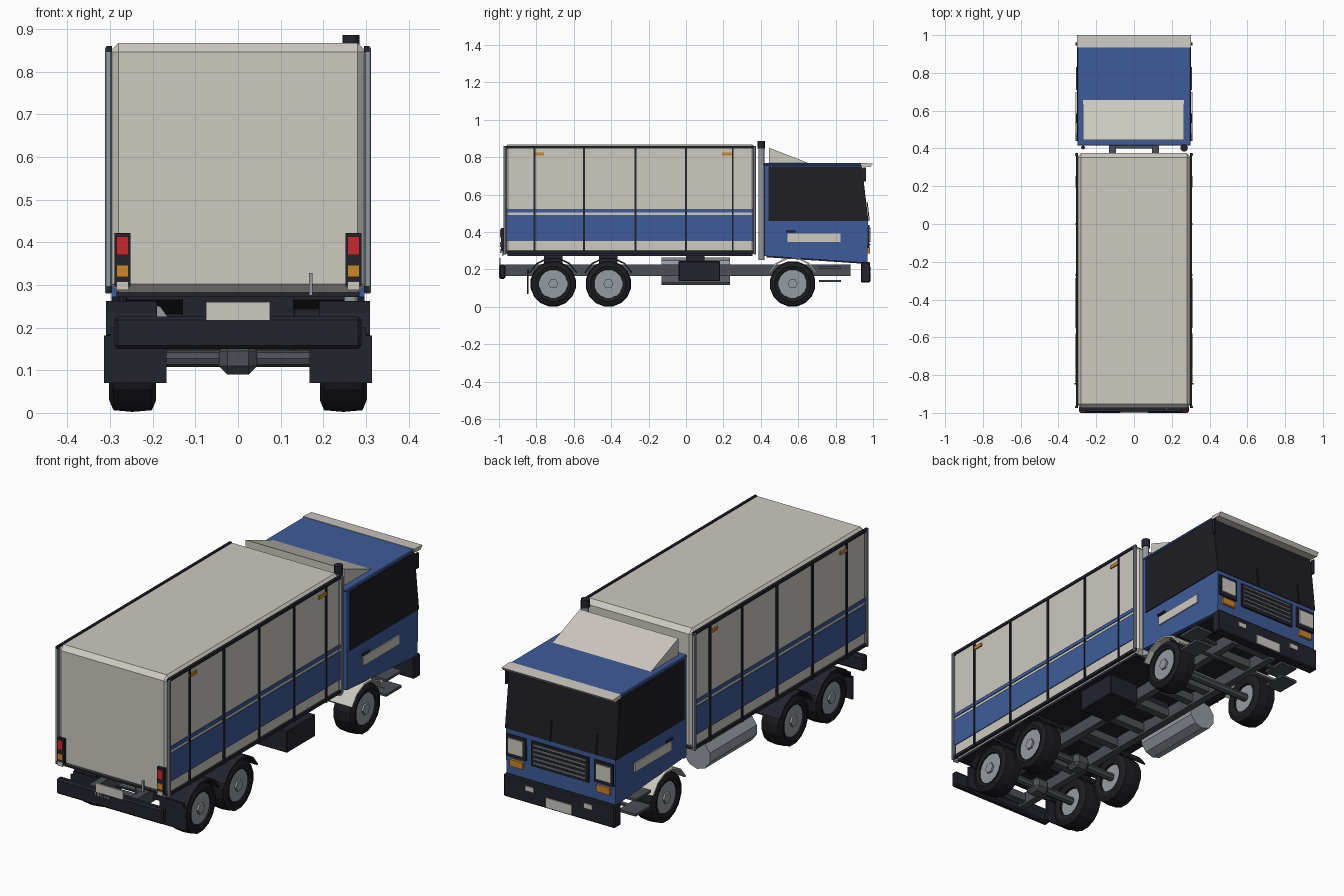
import bpy, bmesh, math
from mathutils import Matrix, Vector

cube = bpy.data.objects.get("Cube")
if cube:
    bpy.data.objects.remove(cube, do_unlink=True)


def material(name, *rgb):
    m = bpy.data.materials.new(name)
    m.use_nodes = True
    m.diffuse_color = (*rgb, 1)
    bsdf = next(n for n in m.node_tree.nodes if n.type == 'BSDF_PRINCIPLED')
    bsdf.inputs["Base Color"].default_value = (*rgb, 1)
    return m


BEIGE = material("beige paint", .61, .585, .53)
BLUE = material("blue paint", .048, .105, .32)
DARK = material("dark plastic", .016, .017, .027)
GLASS = material("dark glass", .013, .013, .018)
TYRE = material("tyre rubber", .012, .012, .016)
STEEL = material("light steel", .30, .33, .37)
FRAME = material("frame grey", .07, .08, .095)
RED = material("red lamp", .58, .021, .026)
AMBER = material("amber lamp", .61, .24, .021)


def finish(name, bm, mat, bevel=0):
    if bevel:
        bmesh.ops.bevel(bm, geom=bm.edges[:], offset=bevel, segments=1, affect='EDGES')
    bmesh.ops.recalc_face_normals(bm, faces=bm.faces[:])
    me = bpy.data.meshes.new(name)
    bm.to_mesh(me)
    bm.free()
    me.materials.append(mat)
    ob = bpy.data.objects.new(name, me)
    bpy.context.collection.objects.link(ob)
    return ob


def box(name, x, y, z, mat, bevel=0):
    """Block given as (min, max) on each axis."""
    bm = bmesh.new()
    bmesh.ops.create_cube(bm, size=1)
    for v in bm.verts:
        v.co = Vector([r[0] if c < 0 else r[1] for c, r in zip(v.co, (x, y, z))])
    return finish(name, bm, mat, bevel)


def pair(name, x, y, z, mat, bevel=0):
    """The same block on both sides."""
    box("left_" + name, x, y, z, mat, bevel)
    box("right_" + name, (-x[1], -x[0]), y, z, mat, bevel)


def prism(name, profile, x, mat, bevel=0):
    """Side profile (y, z) extruded across x."""
    bm = bmesh.new()
    f = bm.faces.new([bm.verts.new((x[0], *p)) for p in profile])
    new = bmesh.ops.extrude_face_region(bm, geom=[f])["geom"]
    for v in new:
        if isinstance(v, bmesh.types.BMVert):
            v.co.x = x[1]
    return finish(name, bm, mat, bevel)


def cylinder(name, centre, r, length, axis, mat, sides=12, bevel=0):
    bm = bmesh.new()
    turn = {'X': Matrix.Rotation(math.pi / 2, 4, 'Y'),
            'Y': Matrix.Rotation(math.pi / 2, 4, 'X'), 'Z': Matrix()}[axis]
    bmesh.ops.create_cone(bm, cap_ends=True, segments=sides, radius1=r, radius2=r,
                          depth=length, matrix=Matrix.Translation(centre) @ turn)
    return finish(name, bm, mat, bevel)


def lathe(name, centre, profile, mat, sides=16):
    """Closed (x, radius) profile turned about the x axis."""
    bm = bmesh.new()
    rings = []
    for i in range(sides):
        a = math.tau * (i + .5) / sides
        rings.append([bm.verts.new((centre[0] + x, centre[1] + r * math.cos(a),
                                    centre[2] + r * math.sin(a))) for x, r in profile])
    n = len(profile)
    for i in range(sides):
        a, b = rings[i], rings[(i + 1) % sides]
        for j in range(n):
            k = (j + 1) % n
            bm.faces.new((a[j], a[k], b[k], b[j]))
    return finish(name, bm, mat)


def arc(y, z, r, start, end, steps):
    angles = [math.radians(start + (end - start) * i / steps) for i in range(steps + 1)]
    return [(y + r * math.cos(a), z + r * math.sin(a)) for a in angles]


# Cargo body
BACK, NOSE, FLOOR, TOP = -.975, .375, .28, .868
box("cargo_body", (-.302, .302), (BACK, NOSE), (FLOOR, TOP), BEIGE, .022)
box("cargo_floor", (-.285, .285), (BACK + .02, NOSE - .02), (.272, .284), DARK)
for z in (FLOOR + .004, TOP - .022):
    pair("side_rail", (.296, .308), (BACK, NOSE), (z, z + .014), DARK)
for y in (BACK, NOSE - .014):
    pair("corner_post", (.296, .312), (y, y + .014), (FLOOR, .858), STEEL, .003)
for y in (-.81, -.545, -.27, 0, .25):
    pair("side_rib", (.3, .309), (y - .005, y + .005), (FLOOR, .85), DARK)
for z in ((.352, .49), (.505, .523)):
    pair("blue_stripe", (.3, .306), (BACK + .016, NOSE - .016), z, BLUE)
for y in (-.787, .22):
    pair("side_marker", (.3, .309), (y - .028, y + .028), (.808, .824), AMBER)

# Rear lamps, latch, bumper and plate
pair("lamp_housing", (.252, .29), (-.99, -.97), (.297, .422), DARK)
for name, z, mat in (("brake_lamp", (.37, .414), RED), ("turn_lamp", (.319, .347), AMBER),
                     ("reverse_lamp", (.288, .308), BEIGE)):
    pair(name, (.257, .285), (-.994, -.972), z, mat)
box("door_latch", (.166, .175), (-.984, -.974), (.275, .328), STEEL)
box("rear_bumper", (-.29, .29), (-1, -.965), (.15, .226), DARK, .008)
box("rear_plate", (-.075, .075), (-1, -.993), (.202, .26), BEIGE)
pair("mud_flap", (.168, .314), (-.85, -.842), (.07, .182), DARK)
pair("flap_bracket", (.13, .3), (-.85, -.84), (.18, .2), DARK)

# Ladder chassis
pair("chassis_rail", (.095, .132), (-.97, .88), (.165, .226), FRAME)
for y in (-.93, -.56, -.25, -.06, .12, .3, .42, .72, .86):
    box("cross_member", (-.1, .1), (y - .02, y + .02), (.175, .216), FRAME)
for y in (-.71, -.415, .05):
    box("body_mount", (-.13, .13), (y - .05, y + .05), (.22, .275), DARK)

# Wheels, axles and fenders
AXLE = .123
tread = [(-.05, .07), (-.055, .095), (-.045, .119), (0, .123),
         (.045, .119), (.055, .095), (.05, .078), (.035, .075)]
for y, mat, side in ((-.71, DARK, "rear"), (-.415, DARK, "middle"), (.57, BEIGE, "front")):
    cylinder(side + "_axle", (0, y, AXLE + .005), .02, .44, 'X', FRAME, 8)
    if side != "front":
        box(side + "_differential", (-.045, .045), (y - .045, y + .045), (.09, .165), FRAME, .02)
    for s, hand in ((1, "left"), (-1, "right")):
        tag = hand + "_" + side
        lathe(tag + "_tyre", (s * .247, y, AXLE), [(s * x, r) for x, r in tread], TYRE)
        cylinder(tag + "_rim", (s * .25, y, AXLE), .079, .08, 'X', STEEL, 16)
        cylinder(tag + "_hub", (s * .29, y, AXLE), .027, .02, 'X', STEEL, 6)
        outline = arc(y, AXLE, .143, 25, 155, 5) + arc(y, AXLE, .135, 155, 25, 5)
        prism(tag + "_fender", outline, sorted((s * .19, s * .31)), mat)

# Tool box and fuel tank
box("tool_box", (.13, .295), (-.04, .182), (.138, .245), DARK, .004)
cylinder("fuel_tank", (-.225, .052, .19), .073, .365, 'Y', STEEL, 10)

# Cab shell, windows and roof
prism("cab_shell", [(.42, .272), (.97, .235), (.972, .46), (.935, .757), (.42, .757)],
      (-.297, .297), BLUE)
prism("cab_windows", [(.442, .46), (.975, .46), (.941, .75), (.442, .75)],
      (-.301, .301), GLASS)
prism("cab_underside", [(.43, .265), (.96, .23), (.96, .24), (.43, .275)], (-.28, .28), DARK)
box("cab_roof", (-.3, .3), (.415, .945), (.754, .768), BLUE, .004)
prism("sun_visor", [(.935, .752), (.985, .748), (1, .766), (.935, .77)], (-.302, .302), BEIGE)
prism("wind_deflector", [(.445, .765), (.665, .765), (.445, .85)], (-.27, .265), BEIGE)
pair("mirror", (.3, .309), (.945, .962), (.67, .745), DARK)
pair("door_panel", (.296, .303), (.543, .826), (.347, .392), BEIGE)
pair("door_handle", (.296, .306), (.535, .585), (.398, .408), DARK)
for z in (.132, .205):
    pair("cab_step", (.215, .308), (.71, .83), (z, z + .012), FRAME)
    pair("step_bracket", (.1, .22), (.75, .77), (z, z + .01), FRAME)

# Cab front: grille, lamps, wipers and bumper
box("grille", (-.155, .155), (.965, .98), (.315, .437), DARK)
for i in range(5):
    z = .33 + i * .022
    box("grille_bar", (-.142, .142), (.975, .986), (z, z + .007), STEEL)
pair("headlamp_housing", (.185, .29), (.962, .98), (.33, .437), DARK)
pair("headlamp", (.198, .28), (.972, .986), (.347, .422), BEIGE)
pair("front_turn_lamp", (.2, .272), (.965, .983), (.285, .318), AMBER)
for x in (-.2, .05):
    prism("wiper", [(.977, .463), (.982, .463), (.971, .56), (.966, .56)], (x, x + .006), DARK)
box("front_bumper", (-.302, .302), (.935, .985), (.13, .24), DARK, .005)
box("front_plate", (-.07, .07), (.98, .99), (.137, .185), BEIGE)
pair("fog_lamp", (.135, .182), (.98, .99), (.19, .214), BEIGE)

# Exhaust stack and air intake behind the cab
cylinder("exhaust_pipe", (.265, .403, .55), .016, .6, 'Z', STEEL)
cylinder("exhaust_cap", (.265, .403, .866), .02, .04, 'Z', DARK)
cylinder("intake_pipe", (-.27, .405, .5), .01, .5, 'Z', DARK, 8)
